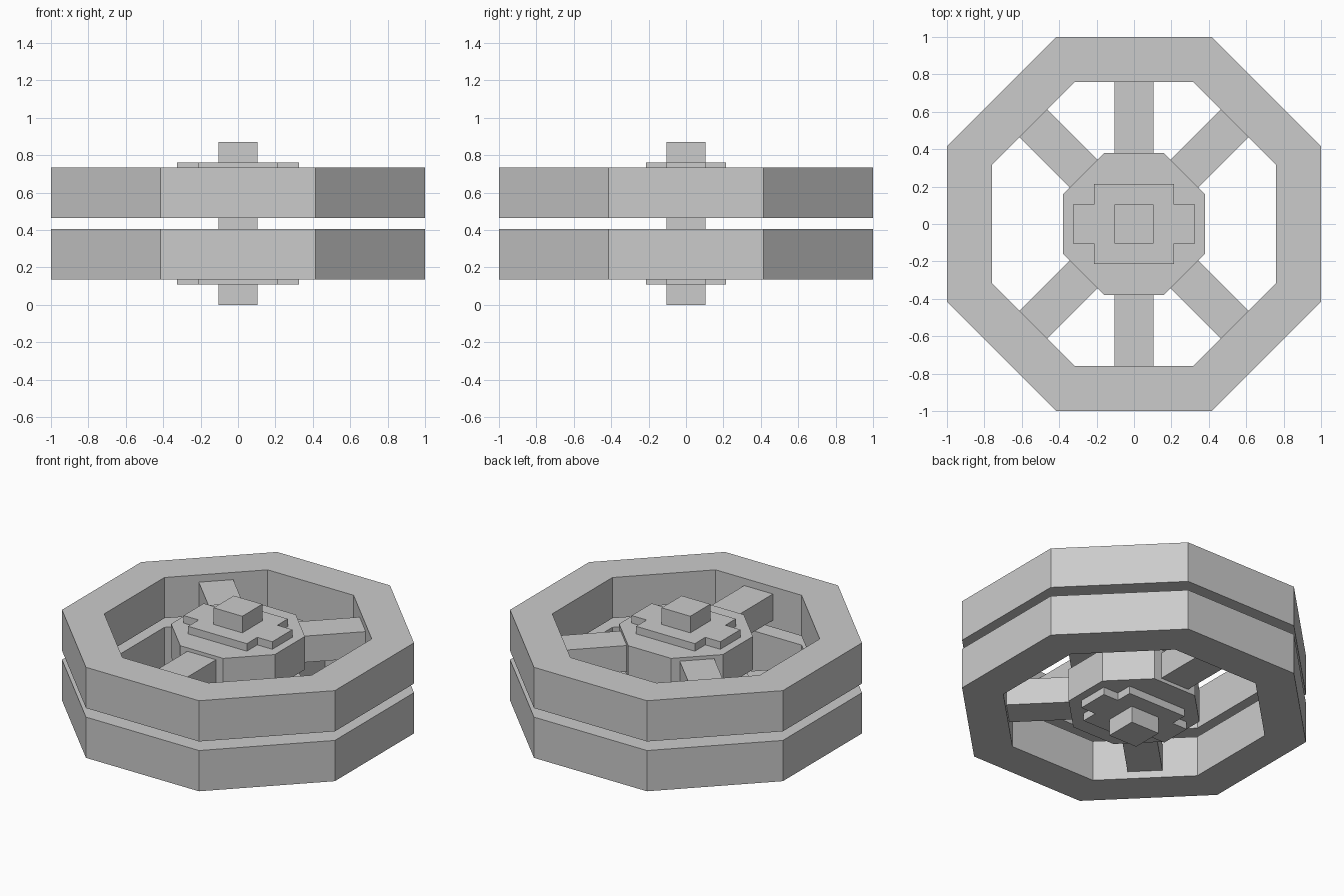
import bpy, bmesh
from math import radians, cos, sin, pi
from mathutils import Matrix

if "Cube" in bpy.data.objects:
    bpy.data.objects.remove(bpy.data.objects["Cube"])

MID_Z = 0.435      # mirror plane between the two wheels


def octagon(apothem):
    r = apothem / cos(pi / 8)
    return [(r * cos(pi / 8 + k * pi / 4), r * sin(pi / 8 + k * pi / 4)) for k in range(8)]


def add_object(name, bm, matrix):
    bmesh.ops.recalc_face_normals(bm, faces=bm.faces)
    mesh = bpy.data.meshes.new(name)
    bm.to_mesh(mesh)
    bm.free()
    mesh.transform(matrix)
    obj = bpy.data.objects.new(name, mesh)
    bpy.context.collection.objects.link(obj)
    return obj


def prism(name, outline, z0, z1, matrix=Matrix()):
    bm = bmesh.new()
    face = bm.faces.new([bm.verts.new((x, y, z0)) for x, y in outline])
    ext = bmesh.ops.extrude_face_region(bm, geom=[face], use_keep_orig=True)
    verts = [v for v in ext["geom"] if isinstance(v, bmesh.types.BMVert)]
    bmesh.ops.translate(bm, verts=verts, vec=(0, 0, z1 - z0))
    return add_object(name, bm, matrix)


def ring(name, outer, inner, z0, z1, matrix):
    bm = bmesh.new()
    loops = [[bm.verts.new((x, y, z)) for x, y in octagon(a)]
             for a, z in ((outer, z0), (outer, z1), (inner, z1), (inner, z0))]
    for i in range(4):
        a, b = loops[i], loops[(i + 1) % 4]
        for k in range(8):
            n = (k + 1) % 8
            bm.faces.new((a[k], a[n], b[n], b[k]))
    return add_object(name, bm, matrix)


def box_outline(x0, x1, y0, y1):
    return [(x0, y0), (x1, y0), (x1, y1), (x0, y1)]


# Plus-shaped cap outline, one quarter mirrored round
quarter = [(0.325, 0.105), (0.215, 0.105), (0.215, 0.215)]
plus = (quarter + [(-x, y) for x, y in reversed(quarter)]
        + [(-x, -y) for x, y in quarter] + [(x, -y) for x, y in reversed(quarter)])

# Two wheels: the lower one is the upper one turned over about the x axis
for side, turn in (("upper", 0), ("lower", 180)):
    m = Matrix.Translation((0, 0, MID_Z)) @ Matrix.Rotation(radians(turn), 4, 'X')
    ring(side + "_rim", 1.0, 0.76, 0.03, 0.30, m)
    prism(side + "_hub", octagon(0.38), 0.055, 0.275, m)
    prism(side + "_hub_cap", plus, 0.27, 0.325, m)
    for i, angle in enumerate((45, 135, 270)):
        rot = Matrix.Rotation(radians(angle), 4, 'Z')
        prism(f"{side}_spoke_{i + 1}", box_outline(0.36, 0.762, -0.105, 0.105),
              0.078, 0.252, m @ rot)

# Square axle through both wheels
prism("axle", box_outline(-0.105, 0.105, -0.105, 0.105), 0.0, 0.87)
